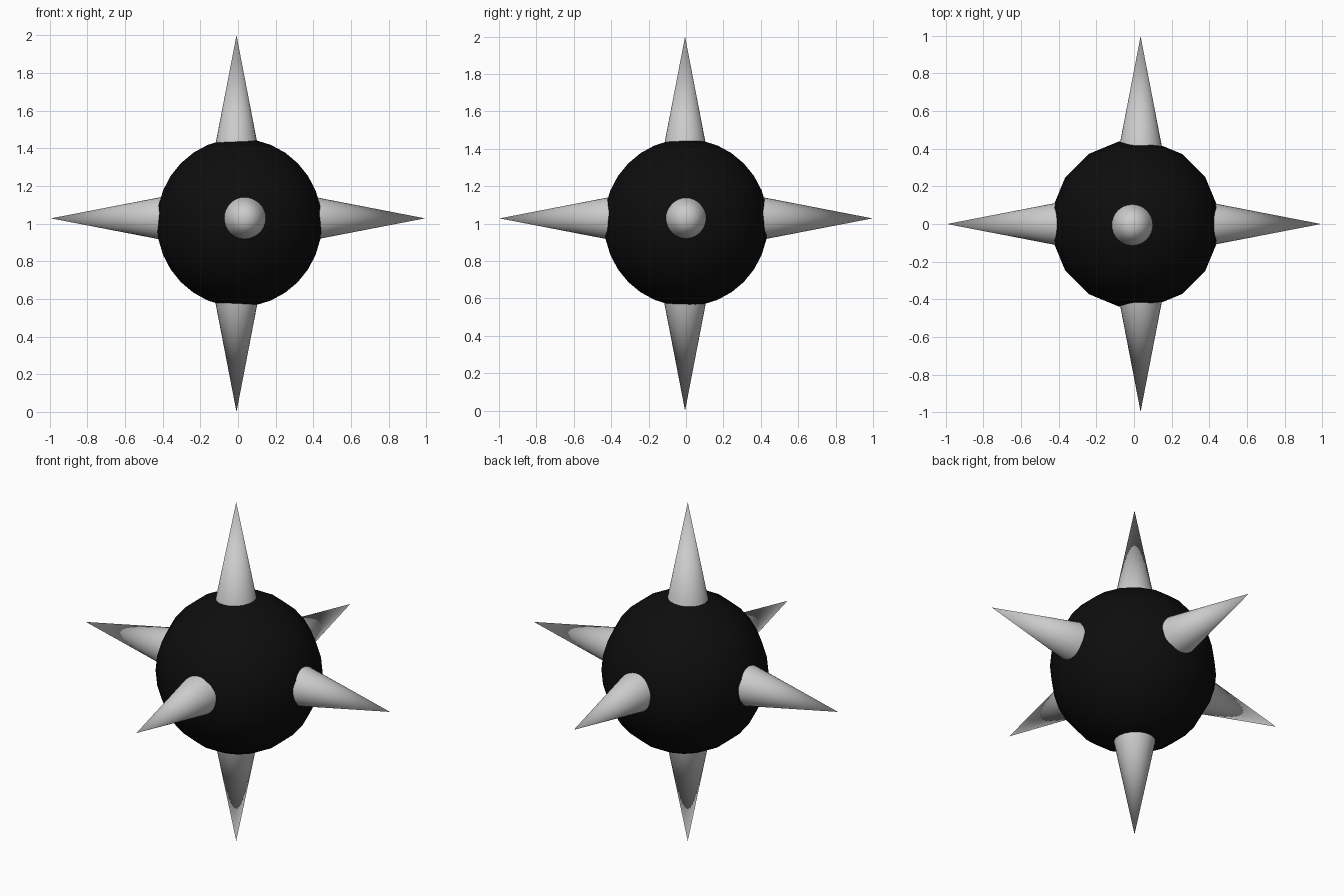
import bpy
import math
from mathutils import Vector

if "Cube" in bpy.data.objects:
    bpy.data.objects.remove(bpy.data.objects["Cube"])

# black round body
R = 0.447
bpy.ops.mesh.primitive_uv_sphere_add(segments=16, ring_count=16, radius=R,
                                     location=(0.007, 0, 1.005),
                                     rotation=(0, 0, math.radians(11.25)))
body = bpy.context.object
body.name = "body"
bpy.ops.object.shade_smooth()
black = bpy.data.materials.new("black")
black.diffuse_color = (0.004, 0.004, 0.004, 1)
black.use_nodes = True
black.node_tree.nodes["Principled BSDF"].inputs["Base Color"].default_value = black.diffuse_color
body.data.materials.append(black)


# tapered spike from inside the body out to its tip
def spike(name, tip, direction, slope=0.193, length=0.61):
    d = Vector(direction)
    bpy.ops.mesh.primitive_cone_add(vertices=32, radius1=slope * length, radius2=0,
                                    depth=length,
                                    location=Vector(tip) - d * length / 2)
    o = bpy.context.object
    o.name = name
    o.rotation_euler = d.to_track_quat('Z', 'Y').to_euler()
    bpy.ops.object.shade_smooth_by_angle(angle=math.radians(40))


spikes = {
    "top_spike": ((-0.008, -0.005, 2), (0, 0, 1)),
    "bottom_spike": ((-0.008, -0.005, 0), (0, 0, -1)),
    "right_spike": ((0.993, 0, 1.028), (1, 0, 0)),
    "left_spike": ((-0.993, 0, 1.028), (-1, 0, 0)),
    "back_spike": ((0.035, 0.997, 1.028), (0, 1, 0)),
    "front_spike": ((0.035, -0.997, 1.028), (0, -1, 0)),
}
for name, (tip, direction) in spikes.items():
    spike(name, tip, direction)
